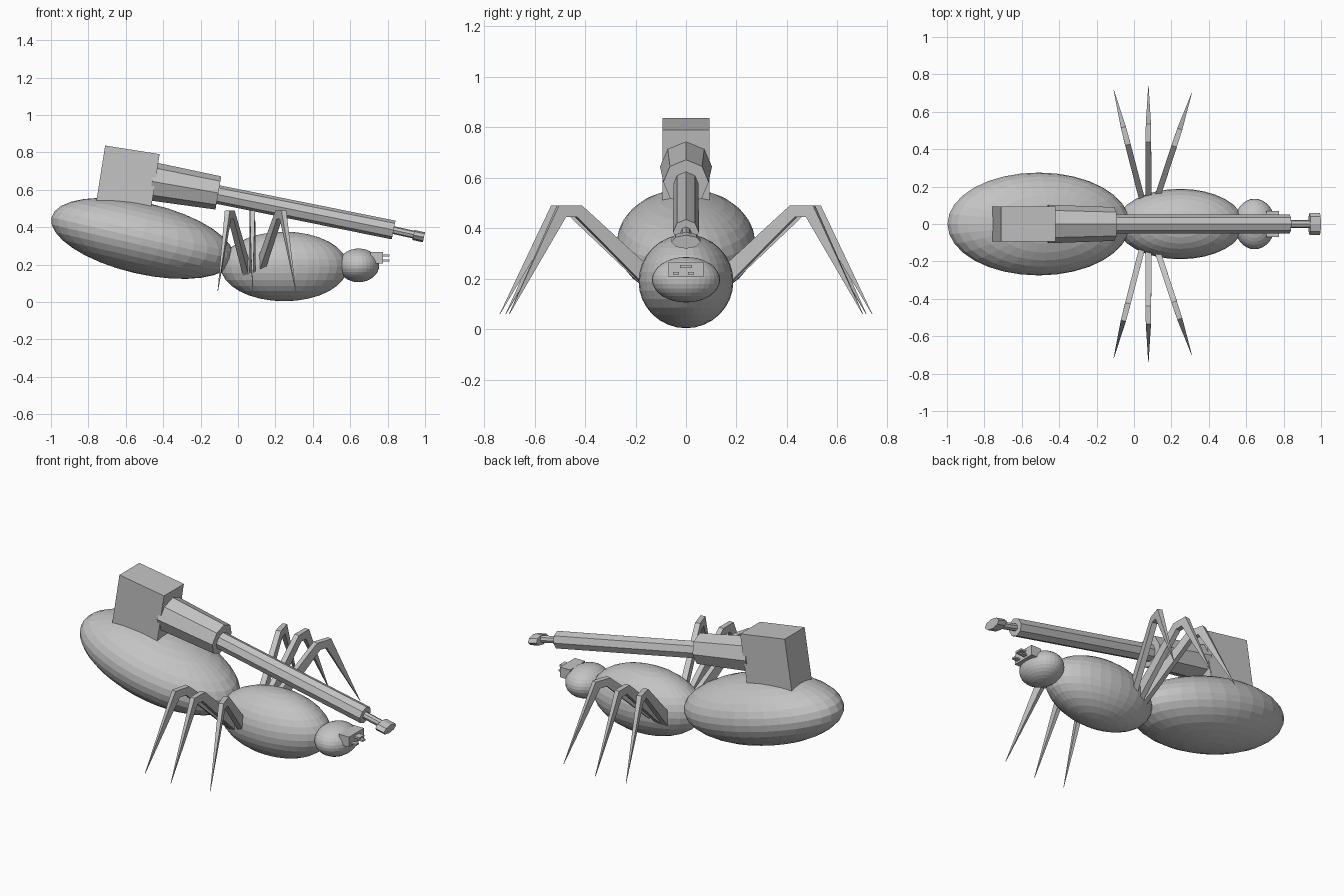
import bpy, bmesh, math
from mathutils import Vector, Matrix

if "Cube" in bpy.data.objects:
    bpy.data.objects.remove(bpy.data.objects["Cube"])

grey = bpy.data.materials.new("plain grey")
grey.diffuse_color = (0.55, 0.55, 0.55, 1)
grey.use_nodes = True
grey.node_tree.nodes["Principled BSDF"].inputs["Base Color"].default_value = grey.diffuse_color


def add_object(name, bm):
    bmesh.ops.recalc_face_normals(bm, faces=bm.faces)
    me = bpy.data.meshes.new(name)
    bm.to_mesh(me)
    bm.free()
    me.materials.append(grey)
    ob = bpy.data.objects.new(name, me)
    bpy.context.collection.objects.link(ob)
    return ob


def ellipsoid(name, centre, radii, tilt=0):
    bm = bmesh.new()
    bmesh.ops.create_uvsphere(bm, u_segments=32, v_segments=16, radius=1)
    bm.transform(Matrix.Translation(centre) @ Matrix.Rotation(math.radians(tilt), 4, 'Y')
                 @ Matrix.Diagonal((*radii, 1)))
    return add_object(name, bm)


def box(name, centre, size, tilt=0):
    bm = bmesh.new()
    bmesh.ops.create_cube(bm, size=1)
    bm.transform(Matrix.Translation(centre) @ Matrix.Rotation(math.radians(tilt), 4, 'Y')
                 @ Matrix.Diagonal((*size, 1)))
    return add_object(name, bm)


def tube(name, start, end, r1, r2, flat=1.0):
    """Eight-sided tube in the xz plane with an edge on top."""
    a, b = Vector((start[0], 0, start[1])), Vector((end[0], 0, end[1]))
    along = (b - a).normalized()
    side = Vector((0, 1, 0))
    up = along.cross(side)
    bm = bmesh.new()
    rings = []
    for p, r in ((a, r1), (b, r2)):
        rings.append([bm.verts.new(p + side * r * math.cos(i * math.pi / 4)
                                   + up * r * flat * math.sin(i * math.pi / 4)) for i in range(8)])
    for i in range(8):
        j = (i + 1) % 8
        bm.faces.new((rings[0][i], rings[0][j], rings[1][j], rings[1][i]))
    for ring in rings:
        bm.faces.new(ring)
    return add_object(name, bm)


def leg(name, angle, side):
    """Bent tapering leg, turned about a vertical axis through the body."""
    # (outer radius, outer z, inner radius, inner z, half width)
    stations = [(.14, .23, .14, .14, .016), (.438, .49, .46, .445, .015),
                (.535, .49, .505, .445, .014), (.739, .06, .737, .06, .001)]
    bm = bmesh.new()
    rings = []
    for ro, zo, ri, zi, w in stations:
        rings.append([bm.verts.new(c) for c in ((-w, ro, zo), (w, ro, zo), (w, ri, zi), (-w, ri, zi))])
    for a, b in zip(rings, rings[1:]):
        for i in range(4):
            j = (i + 1) % 4
            bm.faces.new((a[i], a[j], b[j], b[i]))
    bm.faces.new(rings[0])
    bm.faces.new(rings[-1])
    bm.transform(Matrix.Translation((.077, 0, 0)) @ Matrix.Diagonal((1, side, 1, 1))
                 @ Matrix.Rotation(math.radians(angle), 4, 'Z'))
    return add_object(name, bm)


# Body
ellipsoid("abdomen", (-.51, 0, .34), (.5, .275, .19), 13)
ellipsoid("thorax", (.247, 0, .19), (.34, .188, .186))
ellipsoid("head", (.645, 0, .196), (.11, .135, .09))

# Jaw block and its prongs
box("jaw_block", (.742, 0, .236), (.066, .14, .06))
box("left_prong", (.79, -.04, .222), (.04, .024, .009))
box("right_prong", (.79, .02, .222), (.04, .024, .009))
box("upper_prong", (.79, 0, .248), (.04, .046, .011))

# Legs
for side, side_name in ((1, "left"), (-1, "right")):
    for angle, place in ((-18.3, "front"), (0, "middle"), (14.5, "rear")):
        leg(f"{side_name}_{place}_leg", angle, side)

# Gun on the back
box("gun_housing", (-.59, 0, .653), (.295, .186, .325), 9)
tube("barrel_sleeve", (-.46, .645), (-.105, .583), .103, .09)
tube("barrel", (-.13, .579), (.832, .385), .05, .051)
tube("muzzle_rod", (.82, .387), (.95, .358), .021, .021)
tube("muzzle_tip", (.938, .358), (.994, .346), .058, .058, .47)
